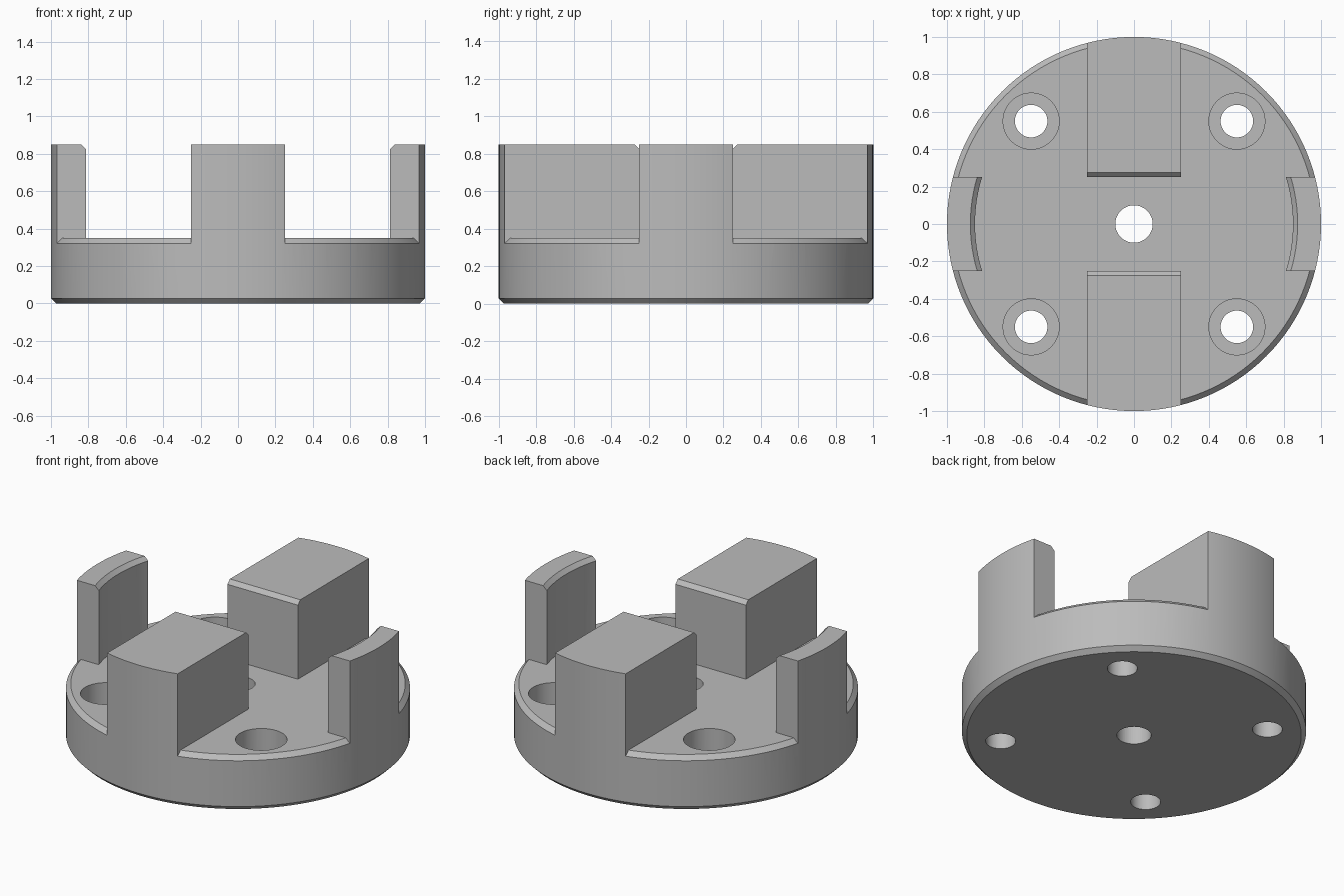
import bpy, bmesh, math
from mathutils import Matrix

STEPS = 128
cube = bpy.data.objects.get("Cube")
if cube:
    bpy.data.objects.remove(cube)

grey = bpy.data.materials.new("machined_grey")
grey.use_nodes = True
grey.diffuse_color = (0.5, 0.5, 0.5, 1)
grey.node_tree.nodes["Principled BSDF"].inputs["Base Color"].default_value = (0.5, 0.5, 0.5, 1)


def finish(name, bm):
    bmesh.ops.recalc_face_normals(bm, faces=bm.faces)
    mesh = bpy.data.meshes.new(name)
    bm.to_mesh(mesh)
    bm.free()
    mesh.materials.append(grey)
    obj = bpy.data.objects.new(name, mesh)
    bpy.context.collection.objects.link(obj)
    return obj


def lathe(name, profile, x=0, y=0, steps=STEPS):
    """Revolve a closed (radius, z) profile around a vertical axis."""
    bm = bmesh.new()
    verts = [bm.verts.new((r, 0, z)) for r, z in profile]
    edges = [bm.edges.new((a, b)) for a, b in zip(verts, verts[1:] + verts[:1])
             if a.co.x + b.co.x > 0]
    bmesh.ops.spin(bm, geom=verts + edges, axis=(0, 0, 1), cent=(0, 0, 0),
                   angle=math.tau, steps=steps)
    bmesh.ops.remove_doubles(bm, verts=bm.verts, dist=1e-5)
    bmesh.ops.translate(bm, verts=bm.verts, vec=(x, y, 0))
    return finish(name, bm)


def prism(name, profile, half_width, side=1):
    """Extrude a (y, z) profile across x."""
    bm = bmesh.new()
    face = bm.faces.new([bm.verts.new((-half_width, side * y, z)) for y, z in profile])
    grown = bmesh.ops.extrude_face_region(bm, geom=[face])["geom"]
    bmesh.ops.translate(bm, vec=(2 * half_width, 0, 0),
                        verts=[v for v in grown if isinstance(v, bmesh.types.BMVert)])
    return finish(name, bm)


def combine(target, tool, operation):
    """Apply a boolean and discard the tool."""
    mod = target.modifiers.new("cut", 'BOOLEAN')
    mod.operation = operation
    mod.solver = 'EXACT'
    mod.object = tool
    graph = bpy.context.evaluated_depsgraph_get()
    mesh = bpy.data.meshes.new_from_object(target.evaluated_get(graph))
    target.modifiers.clear()
    target.data = mesh
    bpy.data.objects.remove(tool)


# Full-height drum with chamfered foot
body = lathe("coupling_hub", [(0, 0), (0.972, 0), (1, 0.028), (1, 0.85), (0, 0.85)])

# Space above the plate, flared to chamfer its rim
space = lathe("jaw_space", [(0, 0.35), (0.972, 0.35), (1.172, 0.15), (1.172, 0.9), (0, 0.9)])

# Jaws left standing: two deep blocks and two thin curved walls
jaw = [(0.25, 0.1), (0.25, 0.825), (0.375, 0.95), (1.3, 0.95), (1.3, 0.1)]
for side in (1, -1):
    combine(space, prism("block_jaw", jaw, 0.25, side), 'DIFFERENCE')
wall = lathe("wall_jaws", [(r + 0.6, z) if r < 1 else (r, z) for r, z in jaw])
slab = prism("wall_width", [(-0.25, 0), (0.25, 0), (0.25, 1), (-0.25, 1)], 2)
combine(wall, slab, 'INTERSECT')
combine(space, wall, 'DIFFERENCE')
combine(body, space, 'DIFFERENCE')

# Centre bore and four counterbored screw holes
combine(body, lathe("bore", [(0, -0.1), (0.1, -0.1), (0.1, 0.5), (0, 0.5)], steps=48), 'DIFFERENCE')
screw = [(0, -0.1), (0.087, -0.1), (0.087, 0.15), (0.15, 0.15), (0.15, 0.5), (0, 0.5)]
for sx in (1, -1):
    for sy in (1, -1):
        combine(body, lathe("screw_hole", screw, 0.55 * sx, 0.55 * sy, 48), 'DIFFERENCE')

# Smooth round walls, crisp edges
bpy.ops.object.select_all(action='DESELECT')
body.select_set(True)
bpy.context.view_layer.objects.active = body
bpy.ops.object.shade_smooth_by_angle(angle=math.radians(25))
